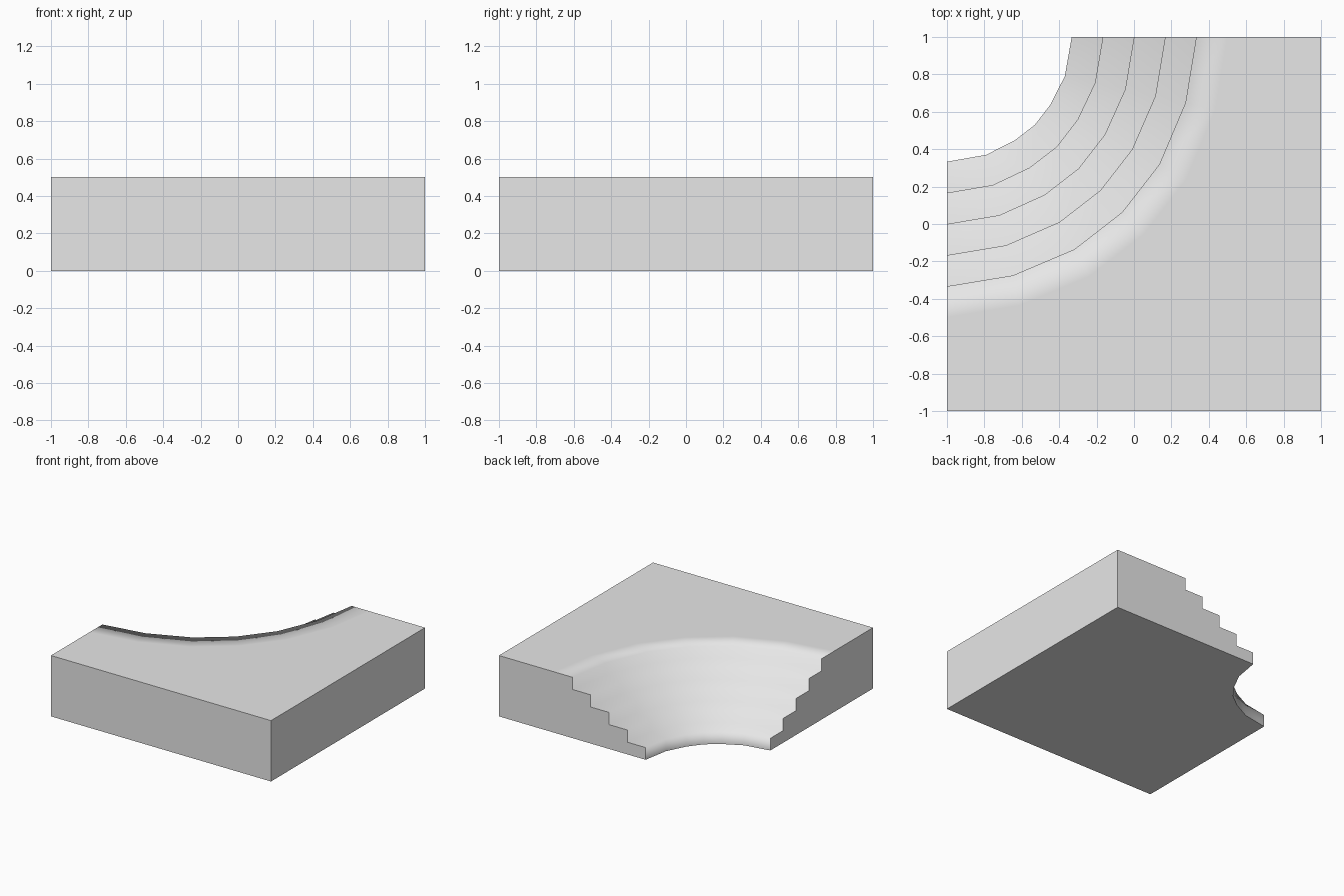
import bpy, bmesh
from mathutils import Vector

cube = bpy.data.objects.get("Cube")
if cube:
    bpy.data.objects.remove(cube, do_unlink=True)

STEPS = 5
RISE = 0.1
GOING = 1 / 6

# Half arcs of the innermost and outermost nosings, measured from the cut corner
inner = [(0, 0.667), (0.21, 0.63), (0.362, 0.553), (0.47, 0.47)]
outer = [(0, 1.333), (0.352, 1.275), (0.682, 1.135), (0.937, 0.937)]


def mirrored(half):
    return [Vector(p) for p in half] + [Vector((b, a)) for a, b in reversed(half[:-1])]


inner, outer = mirrored(inner), mirrored(outer)
bm = bmesh.new()


def vert(x, y, z):
    return bm.verts.new((x, y, z))


def ring(level, z):
    """Arc of vertices around the back right corner."""
    pts = [a.lerp(b, level / (STEPS - 1)) for a, b in zip(inner, outer)]
    return [vert(p.x - 1, 1 - p.y, z) for p in pts]


# Stepped profile: a riser and a tread for each level, ending on the platform
rings = []
for k in range(STEPS):
    rings += [ring(k, k * RISE), ring(k, (k + 1) * RISE)]
rings.append(ring(STEPS, STEPS * RISE))

for low, high in zip(rings, rings[1:]):
    for i in range(len(low) - 1):
        bm.faces.new((low[i], low[i + 1], high[i + 1], high[i])).smooth = True

# Outer corners, from the front right round to the back left
corners = [(-1, -1), (1, -1), (1, 1)]
base = [vert(x, y, 0) for x, y in corners]
top = [vert(x, y, STEPS * RISE) for x, y in corners]

# Platform, underside and straight outer walls
bm.faces.new(top + rings[-1][::-1]).smooth = True
bm.faces.new(base + rings[0][::-1])
for i in range(2):
    bm.faces.new((base[i], base[i + 1], top[i + 1], top[i]))

# Stepped side walls
bm.faces.new([r[0] for r in rings] + [top[0], base[0]])
bm.faces.new([r[-1] for r in rings] + [top[2], base[2]])

bmesh.ops.recalc_face_normals(bm, faces=bm.faces)

# Keep the walls crisp while the steps blend softly
for e in bm.edges:
    e.smooth = all(f.smooth for f in e.link_faces)

mesh = bpy.data.meshes.new("curved_corner_steps")
bm.to_mesh(mesh)
bm.free()
steps = bpy.data.objects.new("curved_corner_steps", mesh)
bpy.context.collection.objects.link(steps)

# Plain grey finish
grey = bpy.data.materials.new("light_grey")
grey.use_nodes = True
colour = (0.8, 0.8, 0.8, 1)
grey.diffuse_color = colour
grey.node_tree.nodes["Principled BSDF"].inputs["Base Color"].default_value = colour
mesh.materials.append(grey)
